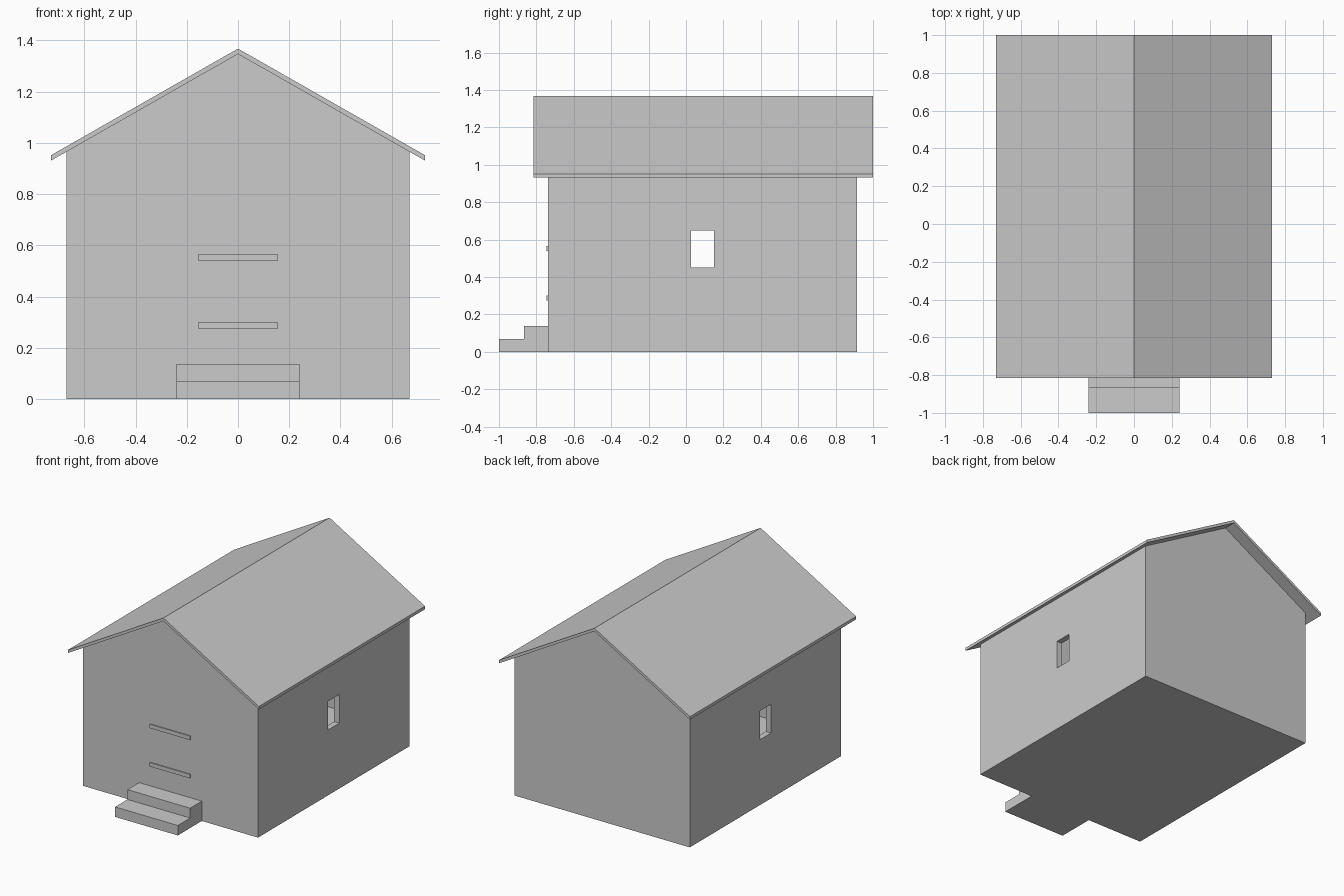
import bpy, bmesh

if "Cube" in bpy.data.objects:
    bpy.data.objects.remove(bpy.data.objects["Cube"])

WALL_X, FRONT, BACK = 0.67, -0.738, 0.915
APEX, PITCH, EAVE_X, WALL = 1.347, 0.57, 0.73, 0.04
FLOOR = 0.13


def prism(name, profile, axis, a, b):
    """Extrude a closed profile from a to b along x (profile y,z) or y (profile x,z)."""
    bm = bmesh.new()
    place = (lambda p, t: (t, p[0], p[1])) if axis == "x" else (lambda p, t: (p[0], t, p[1]))
    ends = [[bm.verts.new(place(p, t)) for p in profile] for t in (a, b)]
    bm.faces.new(ends[0])
    bm.faces.new(ends[1])
    n = len(profile)
    for i in range(n):
        j = (i + 1) % n
        bm.faces.new((ends[0][i], ends[0][j], ends[1][j], ends[1][i]))
    bmesh.ops.recalc_face_normals(bm, faces=bm.faces)
    mesh = bpy.data.meshes.new(name)
    bm.to_mesh(mesh)
    bm.free()
    obj = bpy.data.objects.new(name, mesh)
    bpy.context.collection.objects.link(obj)
    return obj


def rect(u0, u1, v0, v1):
    return [(u0, v0), (u1, v0), (u1, v1), (u0, v1)]


def gable(x, bottom, apex):
    eave = apex - PITCH * x
    return [(-x, bottom), (x, bottom), (x, eave), (0, apex), (-x, eave)]


def cut(target, cutter):
    mod = target.modifiers.new(cutter.name, "BOOLEAN")
    mod.operation = "DIFFERENCE"
    mod.solver = "EXACT"
    mod.object = cutter
    cutter.hide_render = True
    cutter.display_type = "WIRE"


# Gabled walls, hollow above the floor
walls = prism("walls", gable(WALL_X, 0, APEX), "y", FRONT, BACK)
room = prism("room_cutter", gable(WALL_X - WALL, FLOOR, APEX + 0.1), "y", FRONT + WALL, BACK - WALL)
cut(walls, room)

# Matching window openings in both side walls
windows = prism("window_cutter", rect(0.028, 0.15, 0.452, 0.65), "x", -1, 1)
cut(walls, windows)

# Thin pitched roof with overhangs
eave = APEX - PITCH * EAVE_X
T = 0.021
prism("roof", [(-EAVE_X, eave), (0, APEX), (EAVE_X, eave),
               (EAVE_X, eave + T), (0, APEX + T), (-EAVE_X, eave + T)], "y", -0.815, 1.0)

# Front steps
prism("front_steps", [(-1, 0), (FRONT, 0), (FRONT, 0.137), (-0.865, 0.137),
                      (-0.865, 0.069), (-1, 0.069)], "x", -0.24, 0.24)

# Door battens
for i, z in enumerate((0.274, 0.539)):
    prism(f"door_batten_{i + 1}", rect(-0.745, FRONT, z, z + 0.027), "x", -0.154, 0.154)
